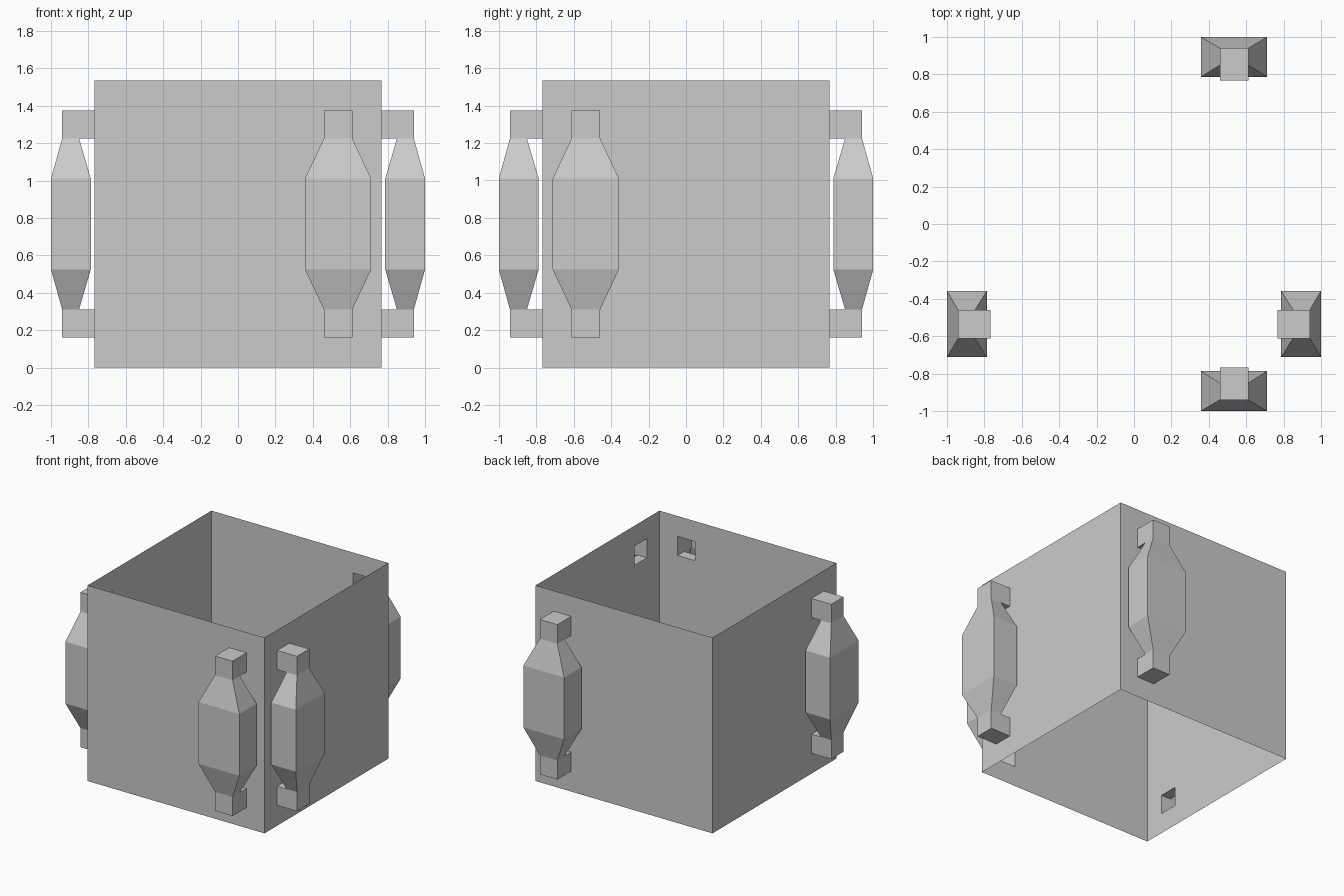
import bpy
import bmesh
from mathutils import Vector

if "Cube" in bpy.data.objects:
    bpy.data.objects.remove(bpy.data.objects["Cube"], do_unlink=True)

HEIGHT = 1.535
WALL = HEIGHT / 2      # distance of each wall from the centre
OFFSET = 0.535         # sideways position of each handle
ARM = 0.076            # half width of the handle arms
BODY = 0.177           # half width of the handle body

grey = bpy.data.materials.new("plain grey")
grey.use_nodes = True
grey.diffuse_color = (0.6, 0.6, 0.6, 1)
grey.node_tree.nodes["Principled BSDF"].inputs["Base Color"].default_value = grey.diffuse_color

# Each side maps (along, outward, height) to model space
SIDES = {
    "front": lambda u, d, z: Vector((u, -d, z)),
    "back": lambda u, d, z: Vector((u, d, z)),
    "left": lambda u, d, z: Vector((d, -u, z)),
    "right": lambda u, d, z: Vector((-d, -u, z)),
}


def finish(bm, name):
    bmesh.ops.remove_doubles(bm, verts=bm.verts, dist=0.0005)
    bmesh.ops.recalc_face_normals(bm, faces=bm.faces)
    mesh = bpy.data.meshes.new(name)
    bm.to_mesh(mesh)
    bm.free()
    mesh.materials.append(grey)
    obj = bpy.data.objects.new(name, mesh)
    bpy.context.collection.objects.link(obj)


def add_face(bm, points):
    bm.faces.new([bm.verts.new(p) for p in points])


# Open-ended thin box, with two square ports in each wall
box = bmesh.new()
us = [-WALL, OFFSET - ARM, OFFSET + ARM, WALL]
zs = [0, 0.16, 0.31, HEIGHT - 0.31, HEIGHT - 0.16, HEIGHT]
for place in SIDES.values():
    for i in range(len(us) - 1):
        for j in range(len(zs) - 1):
            if i == 1 and j in (1, 3):
                continue
            corners = [(us[i], zs[j]), (us[i + 1], zs[j]),
                       (us[i + 1], zs[j + 1]), (us[i], zs[j + 1])]
            add_face(box, [place(u, WALL, z) for u, z in corners])
finish(box, "box_walls")

# Hollow handle sections: outer (depth, height), inner (depth, height), half width
lower = [
    ((WALL, 0.16), (WALL, 0.31), ARM),
    ((0.94, 0.16), (0.85, 0.31), ARM),
    ((0.94, 0.31), (0.85, 0.31), ARM),
    ((1.0, 0.525), (0.787, 0.525), BODY),
]
upper = [((o[0], HEIGHT - o[1]), (i[0], HEIGHT - i[1]), w) for o, i, w in reversed(lower)]
sections = lower + upper

for side, place in SIDES.items():
    handle = bmesh.new()
    rings = [[place(OFFSET - w, *o), place(OFFSET + w, *o),
              place(OFFSET + w, *i), place(OFFSET - w, *i)] for o, i, w in sections]
    for a, b in zip(rings, rings[1:]):
        for k in range(4):
            n = (k + 1) % 4
            corners = []
            for p in (a[k], a[n], b[n], b[k]):
                if all((p - q).length > 0.0005 for q in corners):
                    corners.append(p)
            if len(corners) > 2:
                add_face(handle, corners)
    finish(handle, side + "_handle")
